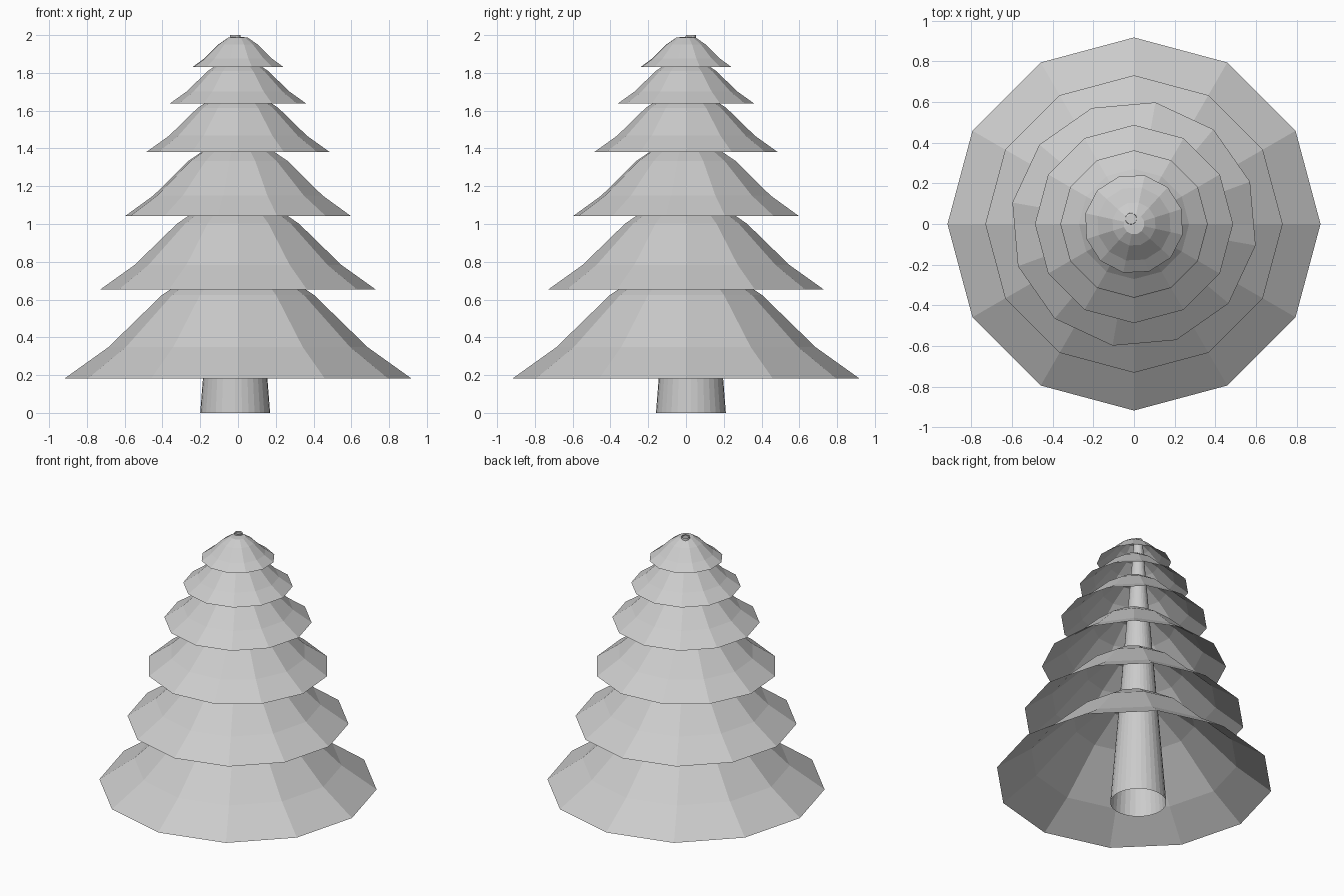
import bpy, bmesh
from math import cos, sin, radians, tau

if "Cube" in bpy.data.objects:
    bpy.data.objects.remove(bpy.data.objects["Cube"])

# Bough profile for a tier of unit radius: (radius, height above rim)
PROFILE = [(1.0, 0.0), (0.748, 0.18), (0.44, 0.48), (0.21, 0.635)]
APEX = 0.65


def make_object(name, bm):
    bmesh.ops.recalc_face_normals(bm, faces=bm.faces)
    mesh = bpy.data.meshes.new(name)
    bm.to_mesh(mesh)
    bm.free()
    obj = bpy.data.objects.new(name, mesh)
    bpy.context.collection.objects.link(obj)
    return obj


def loft(bm, rings, sides, centre=(0, 0), turn=0.0):
    """Join (radius, z) rings into an open shell and return the last ring."""
    prev = None
    for r, z in rings:
        ring = [bm.verts.new((centre[0] + r * cos(turn + tau * i / sides),
                              centre[1] + r * sin(turn + tau * i / sides), z))
                for i in range(sides)]
        if prev:
            for i in range(sides):
                j = (i + 1) % sides
                bm.faces.new((prev[i], prev[j], ring[j], ring[i]))
        prev = ring
    return prev


def add_tier(name, radius, rim_z, turn):
    bm = bmesh.new()
    rings = [(r * radius, rim_z + h * radius) for r, h in PROFILE]
    top = loft(bm, rings, 12, turn=radians(turn))
    tip = bm.verts.new((0, 0, rim_z + APEX * radius))
    for i in range(12):
        bm.faces.new((top[i], top[(i + 1) % 12], tip))
    make_object(name, bm)


# Trunk: open tapering tube, slightly off centre
bm = bmesh.new()
loft(bm, [(0.185, 0.0), (0.027, 2.0)], 32, centre=(-0.015, 0.026))
make_object("trunk", bm)

# Tiers of branches: rim radius, rim height, turn in degrees
TIERS = [(0.917, 0.183, 0), (0.731, 0.652, 0), (0.607, 1.042, -10),
         (0.487, 1.38, 0), (0.362, 1.637, 0), (0.245, 1.832, -12.5)]
for n, (radius, rim_z, turn) in enumerate(TIERS, 1):
    add_tier(f"branch_tier_{n}", radius, rim_z, turn)
